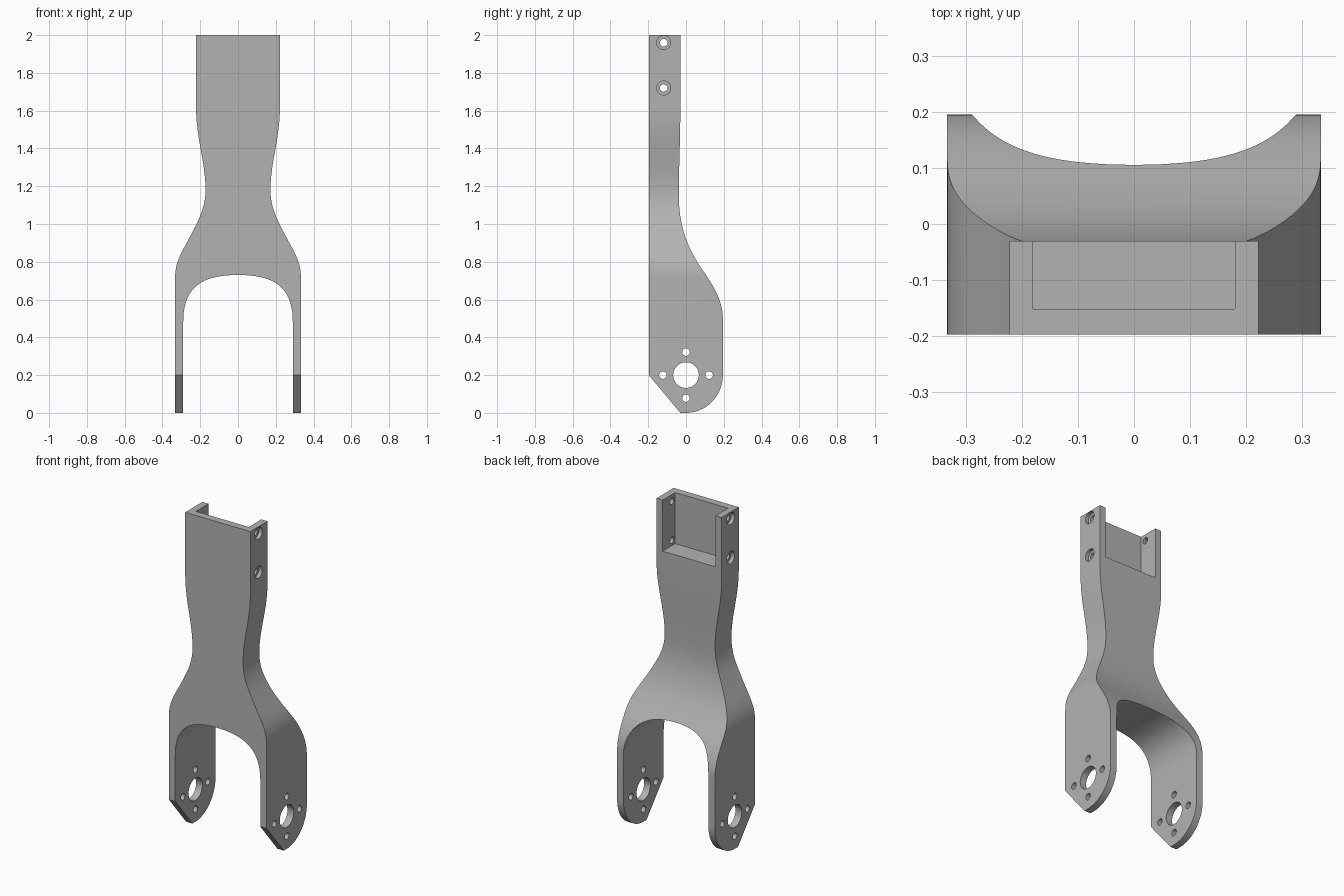
import bpy, bmesh, math
from mathutils import Vector

cube = bpy.data.objects.get("Cube")
if cube:
    bpy.data.objects.remove(cube, do_unlink=True)

grey = bpy.data.materials.new("plain grey")
grey.use_nodes = True
GREY = (0.45, 0.45, 0.45, 1)
grey.diffuse_color = GREY
grey.node_tree.nodes["Principled BSDF"].inputs["Base Color"].default_value = GREY


def curve(a, b, c, d, n=16):
    """Cubic curve points, leaving out the start point."""
    a, b, c, d = map(Vector, (a, b, c, d))
    pts = []
    for i in range(1, n + 1):
        t = i / n
        s = 1 - t
        pts.append(tuple(a * s**3 + b * 3 * s * s * t + c * 3 * s * t * t + d * t**3))
    return pts


def prism(name, profile, axis, lo, hi):
    """Extrude a closed profile along x (profile is y, z) or y (profile is x, z)."""
    bm = bmesh.new()
    place = (lambda p, q: (q, p[0], p[1])) if axis == "x" else (lambda p, q: (p[0], q, p[1]))
    face = bm.faces.new([bm.verts.new(place(p, lo)) for p in profile])
    move = (hi - lo, 0, 0) if axis == "x" else (0, hi - lo, 0)
    ext = bmesh.ops.extrude_face_region(bm, geom=[face], use_keep_orig=True)
    new = [v for v in ext["geom"] if isinstance(v, bmesh.types.BMVert)]
    bmesh.ops.translate(bm, verts=new, vec=move)
    bmesh.ops.recalc_face_normals(bm, faces=bm.faces)
    mesh = bpy.data.meshes.new(name)
    bm.to_mesh(mesh)
    bm.free()
    mesh.materials.append(grey)
    obj = bpy.data.objects.new(name, mesh)
    bpy.context.collection.objects.link(obj)
    return obj


def circle(y, z, r, n=32):
    return [(y + r * math.cos(math.tau * i / n), z + r * math.sin(math.tau * i / n)) for i in range(n)]


def combine(obj, tool, operation):
    """Apply a boolean and remove its tool."""
    mod = obj.modifiers.new("cut", "BOOLEAN")
    mod.operation, mod.object, mod.solver = operation, tool, "EXACT"
    bpy.context.view_layer.objects.active = obj
    bpy.ops.object.modifier_apply(modifier=mod.name)
    bpy.data.objects.remove(tool, do_unlink=True)


# Side outline: straight front, flared back, rounded and chamfered foot
side = [(-0.197, 2), (-0.03, 2), (-0.03, 1.6)]
side += curve((-0.03, 1.6), (-0.03, 1.45), (-0.038, 1.3), (-0.038, 1.15))
side += curve((-0.038, 1.15), (-0.038, 0.97), (0.02, 0.86), (0.075, 0.775))
side += curve((0.075, 0.775), (0.14, 0.68), (0.195, 0.6), (0.195, 0.5))
side += [(0.195 * math.cos(a), 0.2 - 0.2 * math.sin(a))
         for a in (math.pi / 2 * i / 20 for i in range(21))]
side += [(-0.03, 0), (-0.197, 0.2)]
fork = prism("fork_bracket", side, "x", -0.5, 0.5)

# Front outline: waisted neck opening into two legs
half = [(0.222, 2.1), (0.222, 1.62)]
half += curve((0.222, 1.62), (0.222, 1.45), (0.172, 1.33), (0.172, 1.18))
half += curve((0.172, 1.18), (0.172, 1.09), (0.205, 1.03), (0.24, 0.96))
half += curve((0.24, 0.96), (0.285, 0.87), (0.333, 0.81), (0.333, 0.72))
half += [(0.333, -0.1), (0.29, -0.1), (0.29, 0.48)]
half += curve((0.29, 0.48), (0.29, 0.66), (0.2, 0.73), (0, 0.73), 24)
front = half + [(-x, z) for x, z in reversed(half[:-1])]
combine(fork, prism("front_outline", front, "y", -0.5, 0.5), "INTERSECT")

# Open pocket at the top of the back
pocket = [(-0.18, 1.685), (0.18, 1.685), (0.18, 2.1), (-0.18, 2.1)]
combine(fork, prism("pocket", pocket, "y", -0.152, 0.2), "DIFFERENCE")

# Axle hole with four screw holes through both legs
holes = [(0, 0.2, 0.068)]
holes += [(0.122 * x, 0.2 + 0.122 * z, 0.02) for x, z in ((1, 0), (-1, 0), (0, 1), (0, -1))]
for y, z, r in holes:
    combine(fork, prism("leg_hole", circle(y, z, r), "x", -0.5, 0.5), "DIFFERENCE")

# Counterbored screw holes through the pocket walls
for z in (1.72, 1.96):
    combine(fork, prism("wall_hole", circle(-0.118, z, 0.02), "x", -0.5, 0.5), "DIFFERENCE")
    for lo, hi in ((0.2, 0.3), (-0.3, -0.2)):
        combine(fork, prism("counterbore", circle(-0.118, z, 0.037), "x", lo, hi), "DIFFERENCE")

bpy.ops.object.select_all(action="DESELECT")
fork.select_set(True)
bpy.context.view_layer.objects.active = fork
bpy.ops.object.shade_smooth_by_angle(angle=math.radians(30))
